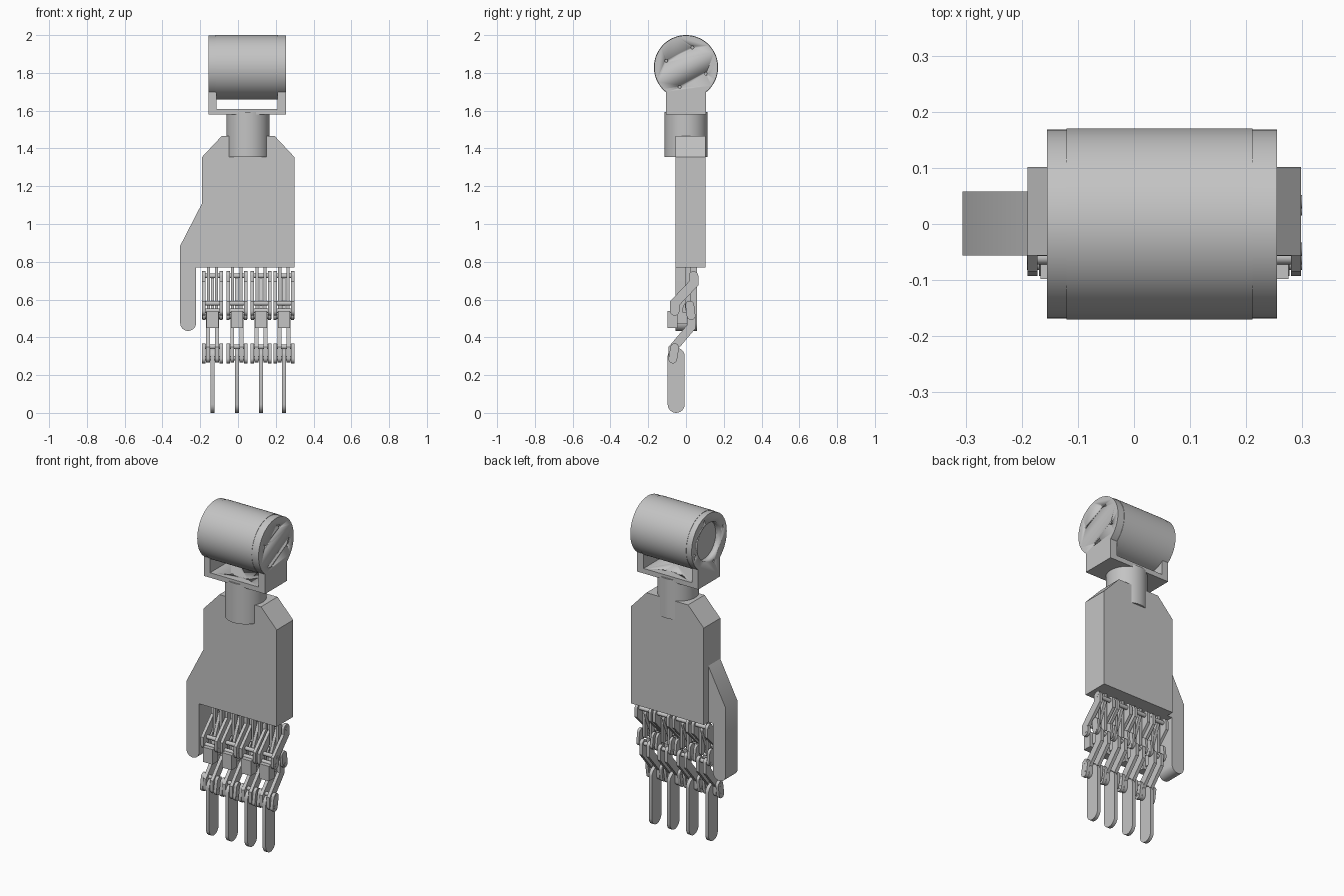
import bpy, bmesh, math
from mathutils import Vector

if "Cube" in bpy.data.objects:
    bpy.data.objects.remove(bpy.data.objects["Cube"], do_unlink=True)

grey = bpy.data.materials.new("plain_grey")
grey.use_nodes = True
grey.diffuse_color = (0.55, 0.55, 0.55, 1)
for node in grey.node_tree.nodes:
    if node.type == "BSDF_PRINCIPLED":
        node.inputs["Base Color"].default_value = (0.55, 0.55, 0.55, 1)


def prism(name, outline, axis, start, end):
    """Extrude a 2D outline along one axis."""
    place = {"x": lambda u, v, t: (t, u, v),
             "y": lambda u, v, t: (u, t, v),
             "z": lambda u, v, t: (u, v, t)}[axis]
    bm = bmesh.new()
    face = bm.faces.new([bm.verts.new(place(u, v, start)) for u, v in outline])
    grown = bmesh.ops.extrude_face_region(bm, geom=[face])["geom"]
    shift = Vector(place(0, 0, end - start))
    bmesh.ops.translate(bm, vec=shift, verts=[g for g in grown if isinstance(g, bmesh.types.BMVert)])
    bmesh.ops.recalc_face_normals(bm, faces=bm.faces)
    mesh = bpy.data.meshes.new(name)
    bm.to_mesh(mesh)
    bm.free()
    mesh.materials.append(grey)
    obj = bpy.data.objects.new(name, mesh)
    bpy.context.collection.objects.link(obj)
    bpy.ops.object.select_all(action="DESELECT")
    obj.select_set(True)
    bpy.context.view_layer.objects.active = obj
    bpy.ops.object.shade_smooth_by_angle(angle=math.radians(30))
    return obj


def arc(cu, cv, r, a, b, n):
    return [(cu + r * math.cos(a + (b - a) * i / n), cv + r * math.sin(a + (b - a) * i / n))
            for i in range(n + 1)]


def circle(cu, cv, r, n=48):
    return arc(cu, cv, r, 0, math.tau, n)[:-1]


def box(u0, u1, v0, v1):
    return [(u0, v0), (u1, v0), (u1, v1), (u0, v1)]


def ribbon(path, width):
    """Round-ended band of constant width around a path."""
    r = width / 2
    pts = [Vector(p) for p in path]
    dirs = [(b - a).normalized() for a, b in zip(pts, pts[1:])]
    side = []
    for i in range(1, len(pts) - 1):
        n = Vector((-dirs[i - 1].y - dirs[i].y, dirs[i - 1].x + dirs[i].x)).normalized()
        side.append((pts[i], n * r / n.dot(Vector((-dirs[i].y, dirs[i].x)))))
    a0 = math.atan2(dirs[0].y, dirs[0].x)
    a1 = math.atan2(dirs[-1].y, dirs[-1].x)
    out = arc(*pts[0], r, a0 + math.pi / 2, a0 + 1.5 * math.pi, 12)
    out += [tuple(p - n) for p, n in side]
    out += arc(*pts[-1], r, a1 - math.pi / 2, a1 + math.pi / 2, 12)
    return out + [tuple(p + n) for p, n in reversed(side)]


def cut(obj, cutter):
    mod = obj.modifiers.new("cut", "BOOLEAN")
    mod.operation = "DIFFERENCE"
    mod.solver = "EXACT"
    mod.object = cutter
    bpy.context.view_layer.objects.active = obj
    bpy.ops.object.modifier_apply(modifier=mod.name)
    bpy.data.objects.remove(cutter, do_unlink=True)


# Wrist motor held between two bracket cheeks
MID, HUB = 0.05, 1.83
prism("motor_body", circle(0, HUB, 0.17, 96), "x", -0.12, 0.211)
drop = math.acos(0.105 / 0.168)
cheek = arc(0, HUB, 0.168, -drop, math.pi + drop, 72) + [(-0.105, 1.58), (0.105, 1.58)]
right_cheek = prism("bracket_cheek_right", cheek, "x", -0.155, -0.113)
left_cheek = prism("bracket_cheek_left", cheek, "x", 0.21, 0.255)
cut(right_cheek, prism("opening_cutter", circle(0, HUB, 0.113), "x", -0.2, -0.1))
for i in range(4):
    a = math.radians(72 + 90 * i)
    c, s = math.cos(a), math.sin(a)
    cut(left_cheek, prism("screw_cutter", circle(0.11 * c, HUB + 0.11 * s, 0.008, 12), "x", 0.235, 0.3))
    cut(right_cheek, prism("screw_cutter", circle(0.14 * c, HUB + 0.14 * s, 0.007, 12), "x", -0.2, -0.135))
base = prism("bracket_base", box(-0.114, 0.211, -0.105, 0.105), "z", 1.58, 1.61)
for i in range(4):
    a = math.pi / 4 + math.pi / 2 * i
    hole = circle(MID + 0.075 * math.cos(a), 0.075 * math.sin(a), 0.008, 12)
    cut(base, prism("screw_cutter", hole, "z", 1.595, 1.7))

# Neck and palm
prism("wrist_neck", circle(0.052, 0, 0.114, 64), "z", 1.355, 1.594)
prism("palm", [(-0.19, 0.77), (0.298, 0.77), (0.298, 1.355), (0.193, 1.467),
               (-0.085, 1.467), (-0.19, 1.355)], "y", -0.056, 0.102)

# Thumb blends out of the palm edge
thumb = [(-0.19, 0.77), (-0.19, 1.11), (-0.306, 0.885)]
thumb += arc(-0.264, 0.476, 0.042, math.pi, math.tau, 20) + [(-0.222, 0.77)]
prism("thumb", thumb, "y", -0.056, 0.058)

# Four linkage fingers
UPPER = [(0.04, 0.725), (0.04, 0.685), (-0.06, 0.58), (-0.06, 0.54)]
LOWER = [(0.027, 0.51), (0.027, 0.455), (-0.07, 0.34), (-0.07, 0.29)]
PINS = [UPPER[0], (-0.045, 0.58), UPPER[-1], LOWER[0], (-0.06, 0.35), LOWER[-1]]
for number, x in enumerate((-0.135, -0.006, 0.122, 0.243), 1):
    tag = f"finger_{number}_"

    def plate(name, outline, offset, thick):
        return prism(tag + name, outline, "x", x + offset - thick / 2, x + offset + thick / 2)

    for side, word in ((-1, "right"), (1, "left")):
        plate(f"knuckle_bar_{word}", ribbon([(0.01, 0.8), (0.01, 0.55)], 0.028), side * 0.022, 0.016)
        plate(f"upper_link_{word}", ribbon(UPPER, 0.05), side * 0.046, 0.018)
        plate(f"lower_link_{word}", ribbon(LOWER, 0.046), side * 0.024, 0.02)
        plate(f"joint_cheek_{word}", ribbon([(-0.06, 0.345), (-0.07, 0.285)], 0.046), side * 0.046, 0.018)
        plate(f"middle_cheek_{word}", ribbon([(0.027, 0.515), (0.02, 0.57)], 0.046), side * 0.046, 0.016)
    for i, (y, z) in enumerate(PINS, 1):
        plate(f"pin_{i}", circle(y, z, 0.012, 16), 0, 0.112)
    plate("inner_strut", ribbon([(0.03, 0.7), (-0.03, 0.56), (-0.04, 0.5)], 0.03), 0, 0.018)
    plate("middle_block", box(-0.098, -0.045, 0.45, 0.54), 0, 0.064)
    plate("middle_web", box(-0.05, 0.01, 0.47, 0.535), 0, 0.03)
    plate("fingertip", ribbon([(-0.052, 0.3), (-0.052, 0.045)], 0.09), 0, 0.021)
